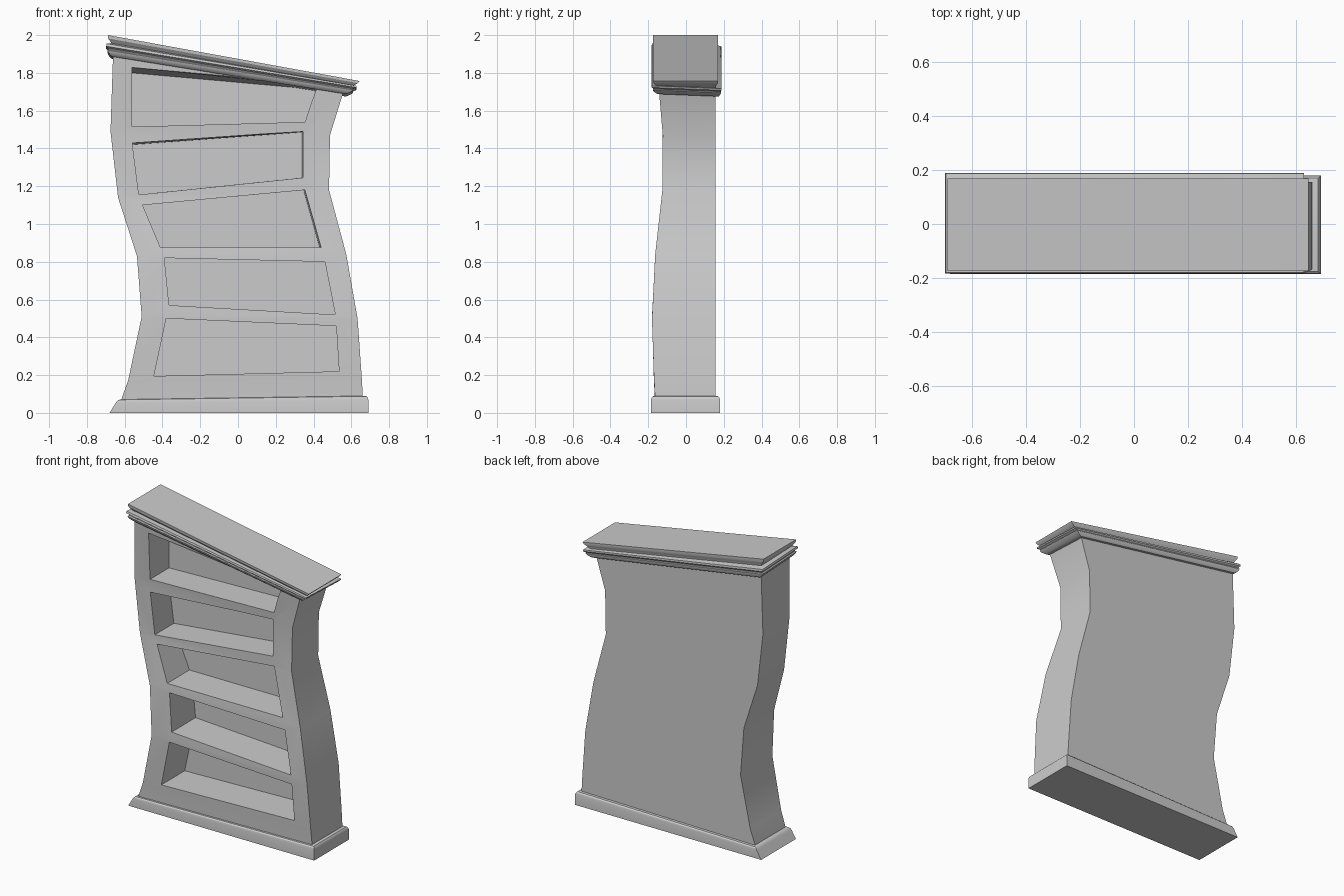
import bpy, bmesh

if "Cube" in bpy.data.objects:
    bpy.data.objects.remove(bpy.data.objects["Cube"])


def make_object(name, bm):
    bmesh.ops.recalc_face_normals(bm, faces=bm.faces)
    mesh = bpy.data.meshes.new(name)
    bm.to_mesh(mesh)
    bm.free()
    ob = bpy.data.objects.new(name, mesh)
    bpy.context.collection.objects.link(ob)
    return ob


def bridge(bm, loops):
    """Skin a stack of four-cornered loops and cap both ends."""
    vs = [[bm.verts.new(p) for p in loop] for loop in loops]
    for a, b in zip(vs, vs[1:]):
        for i in range(4):
            j = (i + 1) % 4
            bm.faces.new((a[i], a[j], b[j], b[i]))
    bm.faces.new(vs[0][::-1])
    bm.faces.new(vs[-1])


def loft(name, rings, tilt=0.0):
    """rings: left x, right x, front y, back y, left z, right z."""
    bm = bmesh.new()
    bridge(bm, [[(xl, yf, zl - tilt * yf), (xr, yf, zr - tilt * yf),
                 (xr, yb, zr - tilt * yb), (xl, yb, zl - tilt * yb)]
                for xl, xr, yf, yb, zl, zr in rings])
    return make_object(name, bm)


def smooth(ob, angle=0.55):
    bpy.ops.object.select_all(action='DESELECT')
    ob.select_set(True)
    bpy.context.view_layer.objects.active = ob
    bpy.ops.object.shade_smooth_by_angle(angle=angle)


# wavy cabinet body
body = loft("cabinet_body", [
    (-0.62, 0.66, -0.165, 0.155, 0.04, 0.05),
    (-0.615, 0.66, -0.165, 0.155, 0.08, 0.10),
    (-0.582, 0.655, -0.17, 0.155, 0.17, 0.19),
    (-0.51, 0.633, -0.18, 0.155, 0.51, 0.50),
    (-0.535, 0.573, -0.163, 0.155, 0.83, 0.84),
    (-0.635, 0.482, -0.125, 0.155, 1.14, 1.18),
    (-0.675, 0.487, -0.123, 0.155, 1.49, 1.47),
    (-0.662, 0.56, -0.143, 0.155, 1.88, 1.705),
    (-0.66, 0.565, -0.145, 0.155, 1.93, 1.72)])

# five crooked shelf openings: corners top left, top right, bottom right,
# bottom left, then how far the top and right walls move in at the back
openings = [
    ((-0.56, 1.83), (0.42, 1.727), (0.355, 1.54), (-0.56, 1.515), 0.03, 0.0),
    ((-0.56, 1.43), (0.345, 1.49), (0.345, 1.245), (-0.525, 1.155), 0.01, 0.01),
    ((-0.505, 1.10), (0.355, 1.18), (0.44, 0.875), (-0.41, 0.875), 0.0, 0.008),
    ((-0.39, 0.82), (0.46, 0.80), (0.515, 0.52), (-0.365, 0.57), 0.0, 0.0),
    ((-0.38, 0.50), (0.52, 0.46), (0.535, 0.22), (-0.445, 0.195), 0.0, 0.0)]
bm = bmesh.new()
for tl, tr, br, bl, drop, inset in openings:
    def quad(k, y):
        return [(tl[0], y, tl[1] - k * drop),
                (tr[0] - k * inset, y, tr[1] - k * drop * 0.5),
                (br[0] - k * inset, y, br[1]), (bl[0], y, bl[1])]
    bridge(bm, [quad(-1, -0.38), quad(1, 0.075)])
cutter = make_object("shelf_cutter", bm)
cutter.hide_render = True
mod = body.modifiers.new("openings", 'BOOLEAN')
mod.object = cutter
mod.operation = 'DIFFERENCE'
mod.solver = 'EXACT'
bpy.context.view_layer.objects.active = body
bpy.ops.object.modifier_apply(modifier=mod.name)
bpy.data.objects.remove(cutter)
smooth(body)

# plinth with rounded upper edge
base = loft("plinth", [
    (-0.68, 0.69, -0.185, 0.18, 0.0, 0.0),
    (-0.648, 0.69, -0.185, 0.18, 0.052, 0.07),
    (-0.641, 0.687, -0.182, 0.177, 0.063, 0.081),
    (-0.632, 0.680, -0.175, 0.170, 0.069, 0.088),
    (-0.615, 0.668, -0.165, 0.160, 0.071, 0.090)])
smooth(base)


def crown(name, profile, back, tilt):
    """profile: outward projection and fraction down the sloping crown."""
    return loft(name, [(-0.665 - o, 0.62 - 0.05 * t + o, -0.15 - o,
                        back + 0.5 * o, 2.0 - 0.12 * t, 1.757 - 0.075 * t)
                       for o, t in profile], tilt)


# sloping top board with a cove below
smooth(crown("top_board", [(0.024, 0), (0.022, 0.15), (0.012, 0.27),
                           (0.004, 0.36), (0, 0.47)], 0.157, 0.0))
# double moulding under the top board
smooth(crown("crown_moulding", [
    (0, 0.40), (0.03, 0.44), (0.033, 0.55), (0.02, 0.64), (0.02, 0.68),
    (0.026, 0.72), (0.022, 0.82), (0.008, 0.96), (0, 1.0)], 0.172, 0.04))
